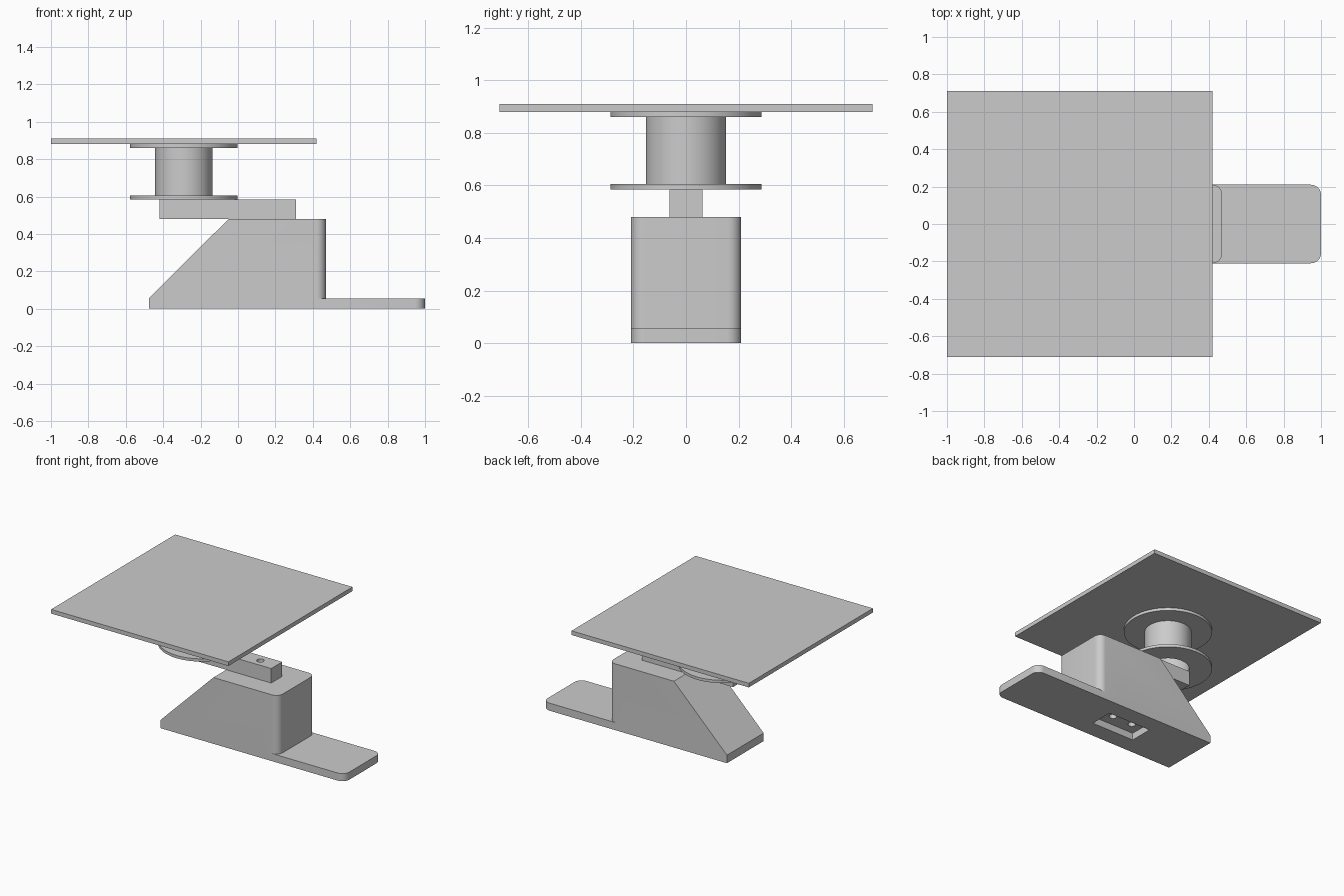
import bpy, bmesh, math

if "Cube" in bpy.data.objects:
    bpy.data.objects.remove(bpy.data.objects["Cube"], do_unlink=True)

grey = bpy.data.materials.new("plain_grey")
grey.use_nodes = True
grey.diffuse_color = (0.6, 0.6, 0.6, 1)
grey.node_tree.nodes["Principled BSDF"].inputs["Base Color"].default_value = (0.6, 0.6, 0.6, 1)


def finish(name, bm):
    bmesh.ops.recalc_face_normals(bm, faces=bm.faces)
    mesh = bpy.data.meshes.new(name)
    bm.to_mesh(mesh)
    bm.free()
    mesh.materials.append(grey)
    obj = bpy.data.objects.new(name, mesh)
    bpy.context.collection.objects.link(obj)
    return obj


def side_profile(name, points, half_width, corner=0):
    """Extrude an x-z outline across y; optionally round the upright edges at its +x end."""
    bm = bmesh.new()
    face = bm.faces.new([bm.verts.new((x, -half_width, z)) for x, z in points])
    new = bmesh.ops.extrude_face_region(bm, geom=[face])["geom"]
    for v in new:
        if isinstance(v, bmesh.types.BMVert):
            v.co.y = half_width
    if corner:
        x_end = max(x for x, z in points)
        upright = [e for e in bm.edges
                   if all(abs(v.co.x - x_end) < 1e-4 for v in e.verts)
                   and abs(e.verts[0].co.z - e.verts[1].co.z) > 0.01]
        bmesh.ops.bevel(bm, geom=upright, offset=corner, segments=8,
                        profile=0.5, affect='EDGES')
    return finish(name, bm)


def box(name, x0, x1, half_width, z0, z1, corner=0):
    return side_profile(name, [(x0, z0), (x1, z0), (x1, z1), (x0, z1)], half_width, corner)


def rod(name, x, radius, z0, z1, sides=32):
    bm = bmesh.new()
    bmesh.ops.create_cone(bm, cap_ends=True, segments=sides, radius1=radius,
                          radius2=radius, depth=z1 - z0)
    bmesh.ops.translate(bm, verts=bm.verts, vec=(x, 0, (z0 + z1) / 2))
    return finish(name, bm)


def combine(target, tool, operation):
    mod = target.modifiers.new("combine", 'BOOLEAN')
    mod.operation, mod.solver, mod.object = operation, 'EXACT', tool
    tool.hide_render = True
    bpy.context.view_layer.objects.active = target
    bpy.ops.object.modifier_apply(modifier=mod.name)
    bpy.data.objects.remove(tool, do_unlink=True)


def lathe(name, x, ring, sides=96):
    """Revolve a closed radius-height outline about an upright axis."""
    bm = bmesh.new()
    loops = []
    for i in range(sides):
        a = math.tau * i / sides
        loops.append([bm.verts.new((x + r * math.cos(a), r * math.sin(a), z)) for r, z in ring])
    for i in range(sides):
        a, b = loops[i], loops[(i + 1) % sides]
        for j in range(len(ring)):
            k = (j + 1) % len(ring)
            bm.faces.new((a[j], b[j], b[k], a[k]))
    return finish(name, bm)


# Sloped pedestal with a flat foot
base = side_profile("base", [(-0.475, 0), (0.47, 0), (0.47, 0.48), (-0.05, 0.48),
                             (-0.475, 0.058)], 0.21, 0.05)
combine(base, box("foot", 0.3, 1.0, 0.21, 0, 0.055, 0.055), 'UNION')

# Underside pocket and bolt holes
combine(base, box("pocket", -0.06, 0.28, 0.085, -0.1, 0.05), 'DIFFERENCE')
base_holes = (0.02, 0.18)
for x in base_holes:
    combine(base, rod("bolt_hole", x, 0.025, 0.02, 0.6), 'DIFFERENCE')

# Sensor bar lying on the pedestal
bar = box("bar", -0.42, 0.31, 0.063, 0.48, 0.585)
for x in base_holes + (-0.29, -0.13):
    combine(bar, rod("bar_hole", x, 0.025, 0.4, 0.7), 'DIFFERENCE')

# Hollow flanged spool
bore, tube, flange = 0.138, 0.153, 0.288
spool = lathe("spool", -0.29, [(bore, 0.585), (flange, 0.585), (flange, 0.605), (tube, 0.605),
                               (tube, 0.86), (flange, 0.86), (flange, 0.88), (bore, 0.88)])

# Square platform
platform = box("platform", -1.0, 0.42, 0.71, 0.88, 0.91)

# Smooth the round surfaces, keep the edges sharp
for obj in (base, bar, spool, platform):
    bpy.ops.object.select_all(action='DESELECT')
    obj.select_set(True)
    bpy.context.view_layer.objects.active = obj
    bpy.ops.object.shade_smooth_by_angle(angle=math.radians(30))
